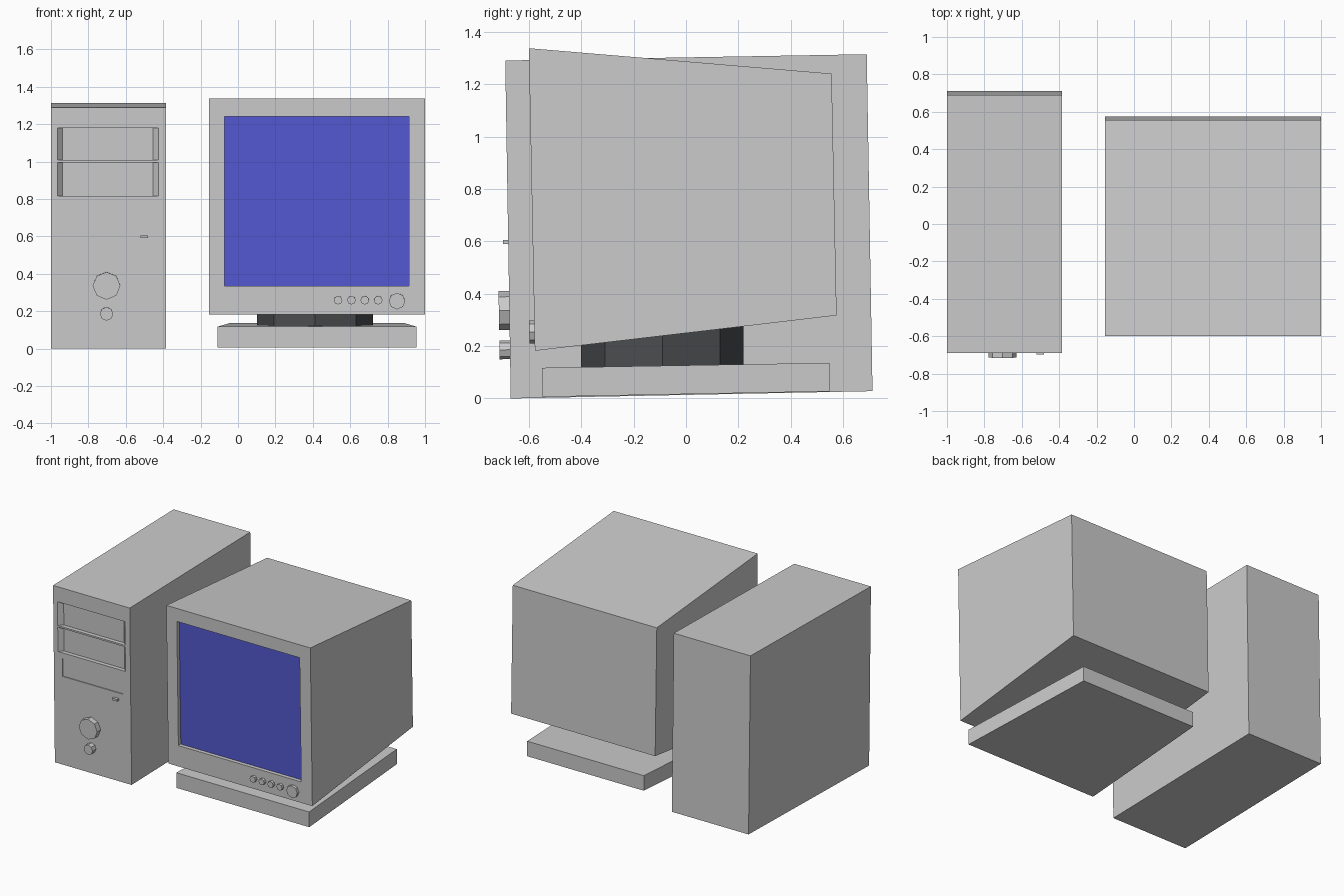
import bpy, bmesh, math

if "Cube" in bpy.data.objects:
    bpy.data.objects.remove(bpy.data.objects["Cube"])


def material(name, rgb):
    m = bpy.data.materials.new(name)
    m.diffuse_color = (*rgb, 1)
    m.use_nodes = True
    m.node_tree.nodes["Principled BSDF"].inputs["Base Color"].default_value = m.diffuse_color
    return m


def loft(name, loop_a, loop_b, mat=None):
    """Closed solid between two matching loops of points."""
    bm = bmesh.new()
    a = [bm.verts.new(p) for p in loop_a]
    b = [bm.verts.new(p) for p in loop_b]
    n = len(a)
    bm.faces.new(a)
    bm.faces.new(b[::-1])
    for i in range(n):
        j = (i + 1) % n
        bm.faces.new((a[j], a[i], b[i], b[j]))
    bmesh.ops.recalc_face_normals(bm, faces=bm.faces)
    me = bpy.data.meshes.new(name)
    bm.to_mesh(me)
    bm.free()
    ob = bpy.data.objects.new(name, me)
    bpy.context.collection.objects.link(ob)
    if mat:
        me.materials.append(mat)
    return ob


def body(name, profile, x0, x1, back_inset=0):
    """Box from a side profile: front bottom, front top, back top, back bottom."""
    ins = (0, 0, back_inset, back_inset)
    return loft(name, [(x0 + i, y, z) for (y, z), i in zip(profile, ins)],
                [(x1 - i, y, z) for (y, z), i in zip(profile, ins)])


def front_y(profile, z):
    (y0, z0), (y1, z1) = profile[:2]
    return y0 + (y1 - y0) * (z - z0) / (z1 - z0)


def front_block(name, profile, x0, x1, z0, z1, d0, d1, slope=0, mat=None):
    """Block on a tilted front, from depth d0 to d1, sides narrowing by slope."""
    def ring(d):
        s = slope * d
        return [(x, front_y(profile, z) + d, z) for x, z in
                ((x0 + s, z0), (x1 - s, z0), (x1 - s, z1), (x0 + s, z1))]
    return loft(name, ring(d0), ring(d1), mat)


def recess(target, name, *args, **kw):
    cutter = front_block(name, *args, **kw)
    cutter.hide_render = True
    cutter.display_type = 'WIRE'
    cutter.hide_set(True)
    mod = target.modifiers.new(name, 'BOOLEAN')
    mod.operation = 'DIFFERENCE'
    mod.solver = 'EXACT'
    mod.object = cutter


def button(name, profile, x, z, r, out):
    """Eight-sided button standing out of a tilted front."""
    (y0, z0), (y1, z1) = profile[:2]
    tilt = math.atan2(y0 - y1, z1 - z0)
    bpy.ops.mesh.primitive_cylinder_add(
        vertices=8, radius=r, depth=out + 0.02,
        location=(x, front_y(profile, z) - out / 2 + 0.01, z),
        rotation=(math.pi / 2 + tilt, 0, 0))
    bpy.context.object.name = name


blue = material("screen_blue", (0.09, 0.1, 0.65))
dark = material("dark_grey", (0.07, 0.075, 0.08))

# Side profiles (y, z)
TOWER = [(-0.669, 0), (-0.69, 1.29), (0.69, 1.314), (0.712, 0.028)]
MONITOR = [(-0.577, 0.182), (-0.6, 1.337), (0.556, 1.24), (0.575, 0.317)]
BASE = [(-0.548, 0.006), (-0.55, 0.117), (0.548, 0.136), (0.548, 0.027)]

# Tower with two drive bays and a shallow disk slot
tower = body("tower_case", TOWER, -1, -0.385)
for i, (z0, z1) in enumerate(((0.817, 0.995), (1.007, 1.18))):
    recess(tower, f"drive_bay_cutter_{i + 1}", TOWER, -0.966, -0.425,
           z0, z1, -0.01, 0.03, slope=0.95)
recess(tower, "disk_slot_cutter", TOWER, -0.93, -0.448, 0.645, 0.775, -0.01, 0.006)
front_block("tower_light", TOWER, -0.52, -0.48, 0.59, 0.605, -0.02, 0.01)
button("power_button", TOWER, -0.703, 0.336, 0.074, 0.04)
button("reset_button", TOWER, -0.703, 0.186, 0.036, 0.04)

# Monitor with recessed screen
monitor = body("monitor_case", MONITOR, -0.155, 1)
recess(monitor, "screen_cutter", MONITOR, -0.072, 0.913, 0.335, 1.242, -0.01, 0.03)
front_block("screen", MONITOR, -0.072, 0.913, 0.335, 1.242, 0.028, 0.04, mat=blue)
for i in range(4):
    button(f"monitor_button_{i + 1}", MONITOR, 0.535 + 0.0715 * i, 0.259, 0.023, 0.02)
button("monitor_power_button", MONITOR, 0.85, 0.254, 0.044, 0.02)

# Stand: tapered base plate and eight-sided neck meeting the sloped monitor
body("stand_base", BASE, -0.11, 0.955, back_inset=0.065)
ring = [(0.412 + 0.31 * math.cos(i * math.pi / 4),
         -0.09 + 0.31 * math.sin(i * math.pi / 4)) for i in range(8)]
loft("stand_neck", [(x, y, 0.117 + 0.0173 * (y + 0.55)) for x, y in ring],
     [(x, y, 0.184 + 0.117 * (y + 0.577)) for x, y in ring], dark)
